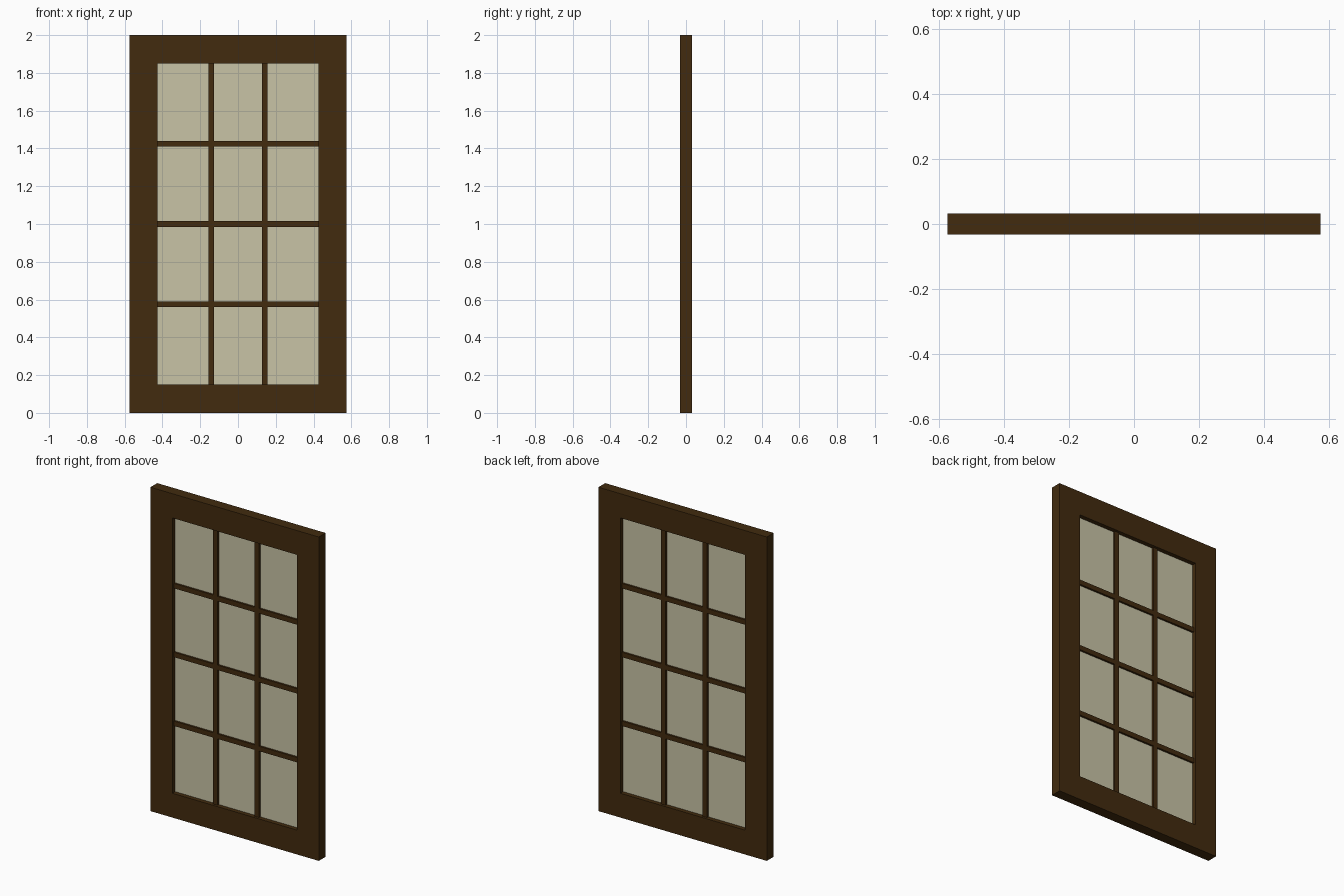
import bpy

if "Cube" in bpy.data.objects:
    bpy.data.objects.remove(bpy.data.objects["Cube"])

W, H, D = 1.15, 2.0, 0.066      # overall size
B = 0.15                        # frame border width
BAR, BAR_D = 0.03, 0.036        # glazing bar width and depth
COLS, ROWS = 3, 4


def material(name, color):
    m = bpy.data.materials.new(name)
    m.diffuse_color = color
    m.use_nodes = True
    m.node_tree.nodes["Principled BSDF"].inputs["Base Color"].default_value = m.diffuse_color
    return m


wood = material("dark_wood", (0.054, 0.024, 0.0045, 1))
pane = material("pale_glass", (0.58, 0.55, 0.38, 1))


def box(name, x, z, w, h, d, mat):
    bpy.ops.mesh.primitive_cube_add(size=1, location=(x, 0, z))
    ob = bpy.context.object
    ob.name = name
    ob.scale = (w, d, h)
    bpy.ops.object.transform_apply(location=False, rotation=False, scale=True)
    ob.data.materials.append(mat)
    return ob


open_w, open_h = W - 2 * B, H - 2 * B
cell_w, cell_h = open_w / COLS, open_h / ROWS

# Outer frame: full-height stiles with rails between them
for side, s in (("left", -1), ("right", 1)):
    box(f"{side}_stile", s * (W - B) / 2, H / 2, B, H, D, wood)
box("bottom_rail", 0, B / 2, open_w, B, D, wood)
box("top_rail", 0, H - B / 2, open_w, B, D, wood)

# Glass sheet in the middle of the opening
box("glass", 0, H / 2, open_w, open_h, 0.012, pane)

# Vertical glazing bars
xs = [-open_w / 2 + cell_w * i for i in range(COLS + 1)]
for i in range(1, COLS):
    box(f"vertical_bar_{i}", xs[i], H / 2, BAR, open_h, BAR_D, wood)

# Horizontal glazing bars, cut between the vertical ones
for r in range(1, ROWS):
    for c in range(COLS):
        x0 = xs[c] + (BAR / 2 if c > 0 else 0)
        x1 = xs[c + 1] - (BAR / 2 if c < COLS - 1 else 0)
        box(f"horizontal_bar_{r}_{c + 1}", (x0 + x1) / 2, B + cell_h * r,
            x1 - x0, BAR, BAR_D, wood)
